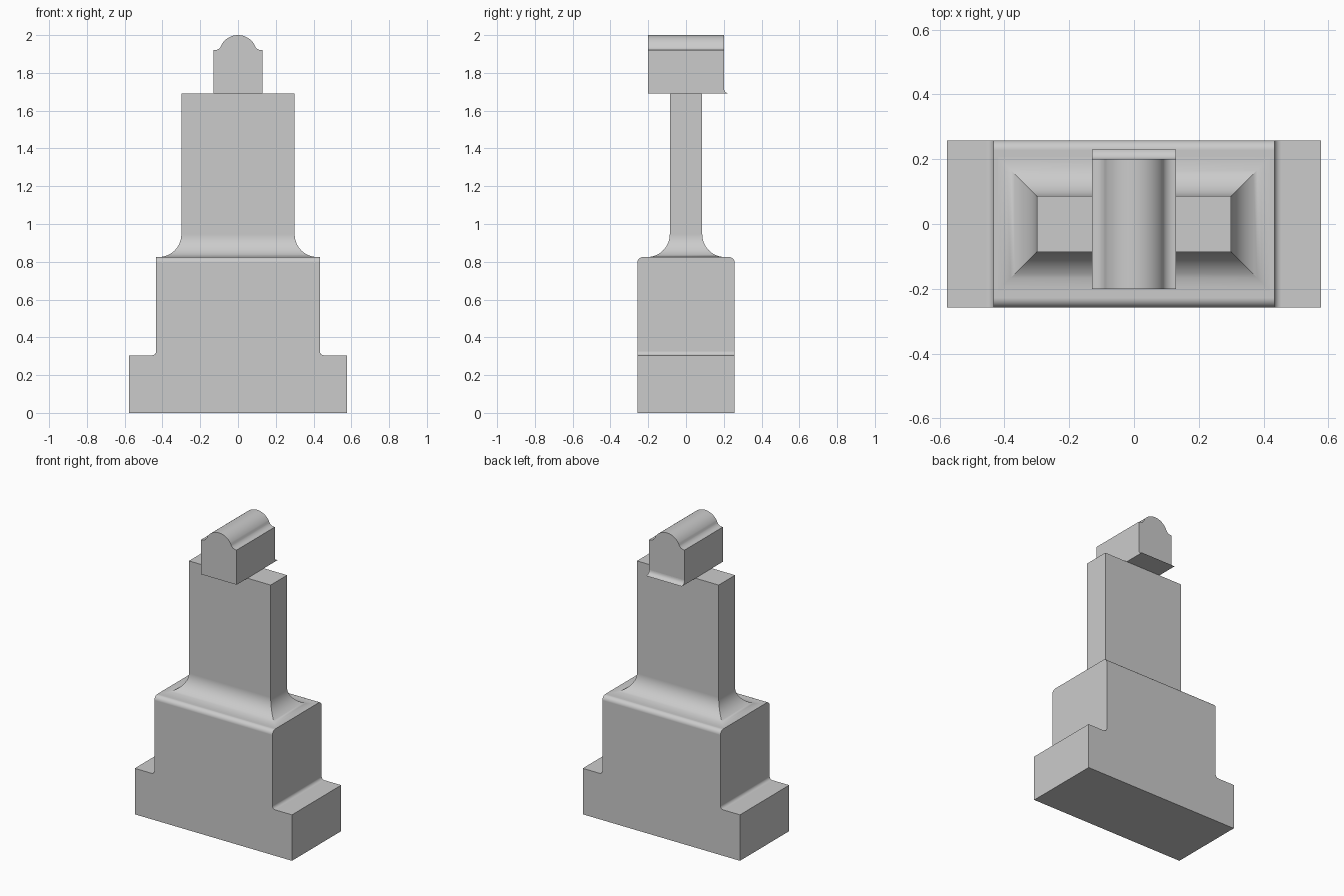
import bpy, bmesh
from math import sin, cos, pi, radians

cube = bpy.data.objects.get("Cube")
if cube:
    bpy.data.objects.remove(cube, do_unlink=True)

grey = bpy.data.materials.new("plain grey")
grey.use_nodes = True
GREY = (0.6, 0.6, 0.6, 1)
grey.diffuse_color = GREY
grey.node_tree.nodes["Principled BSDF"].inputs["Base Color"].default_value = GREY


def arc(cx, cz, r, start, end, steps=8):
    """Points on a circular arc, angles in degrees."""
    angles = [radians(start + (end - start) * i / steps) for i in range(steps + 1)]
    return [(cx + r * cos(a), cz + r * sin(a)) for a in angles]


def finish(name, bm):
    bmesh.ops.recalc_face_normals(bm, faces=bm.faces)
    mesh = bpy.data.meshes.new(name)
    bm.to_mesh(mesh)
    bm.free()
    mesh.materials.append(grey)
    obj = bpy.data.objects.new(name, mesh)
    bpy.context.collection.objects.link(obj)
    bpy.ops.object.select_all(action='DESELECT')
    obj.select_set(True)
    bpy.context.view_layer.objects.active = obj
    bpy.ops.object.shade_smooth_by_angle(angle=radians(30))
    weighted = obj.modifiers.new("Even normals", 'WEIGHTED_NORMAL')
    weighted.keep_sharp = True
    return obj


def extrude(profile, half, axis):
    """Extrude a (horizontal, z) profile to both sides along the x or y axis."""
    bm = bmesh.new()
    place = (lambda u, z: (u, -half, z)) if axis == 'y' else (lambda u, z: (-half, u, z))
    face = bm.faces.new([bm.verts.new(place(u, z)) for u, z in profile])
    moved = bmesh.ops.extrude_face_region(bm, geom=[face])["geom"]
    verts = [v for v in moved if isinstance(v, bmesh.types.BMVert)]
    offset = (0, 2 * half, 0) if axis == 'y' else (2 * half, 0, 0)
    bmesh.ops.translate(bm, verts=verts, vec=offset)
    return bm


def mirrored(right):
    return right + [(-x, z) for x, z in reversed(right) if x > 1e-5]


# Stepped base: filleted shoulders, rounded front and back top edges
FOOT, BODY, DEPTH = 0.577, 0.433, 0.258
STEP, TOP = 0.305, 0.825
side = [(FOOT, 0), (FOOT, STEP)] + arc(BODY + 0.022, STEP + 0.022, 0.022, 270, 180) + [(BODY, TOP)]
bm = extrude(mirrored(side), DEPTH, 'y')
top_edges = [e for e in bm.edges
             if all(abs(v.co.z - TOP) < 1e-4 for v in e.verts)
             and abs(e.verts[0].co.y - e.verts[1].co.y) < 1e-4]
bmesh.ops.bevel(bm, geom=top_edges, offset=0.03, segments=8, profile=0.5, affect='EDGES')
finish("stepped_base", bm)

# Upright column: rectangular rings flaring into the base
HALF_X, HALF_Y, FLARE, COLUMN_TOP = 0.3, 0.086, 0.12, 1.69
rings = arc(FLARE, TOP + FLARE, FLARE, 270, 180, 14) + [(0, COLUMN_TOP)]
bm = bmesh.new()
previous = None
for grow, z in rings:
    x, y = HALF_X + grow, HALF_Y + grow
    ring = [bm.verts.new((sx * x, sy * y, z)) for sx, sy in ((1, 1), (-1, 1), (-1, -1), (1, -1))]
    if previous:
        for i in range(4):
            j = (i + 1) % 4
            bm.faces.new((previous[i], previous[j], ring[j], ring[i]))
    previous = ring
bm.faces.new(previous)
finish("upright_column", bm)

# Crosswise head: block with a domed top flowing into narrow shoulders
WIDTH, REACH, SHOULDER, DOME = 0.13, 0.2, 1.92, 0.1
side = [(WIDTH, COLUMN_TOP), (WIDTH, SHOULDER)]
side += arc(0.125, SHOULDER + 0.04, 0.04, 270, 210, 6)
side += arc(0, 2 - DOME, DOME, 30, 90, 14)
finish("crosswise_head", extrude(mirrored(side), REACH, 'y'))

# Thin concave lip along the lower back edge of the head
LIP = 0.03
lip = [(REACH, COLUMN_TOP)] + arc(REACH + LIP, COLUMN_TOP + LIP, LIP, 270, 180)
finish("back_lip", extrude(lip, WIDTH, 'x'))
